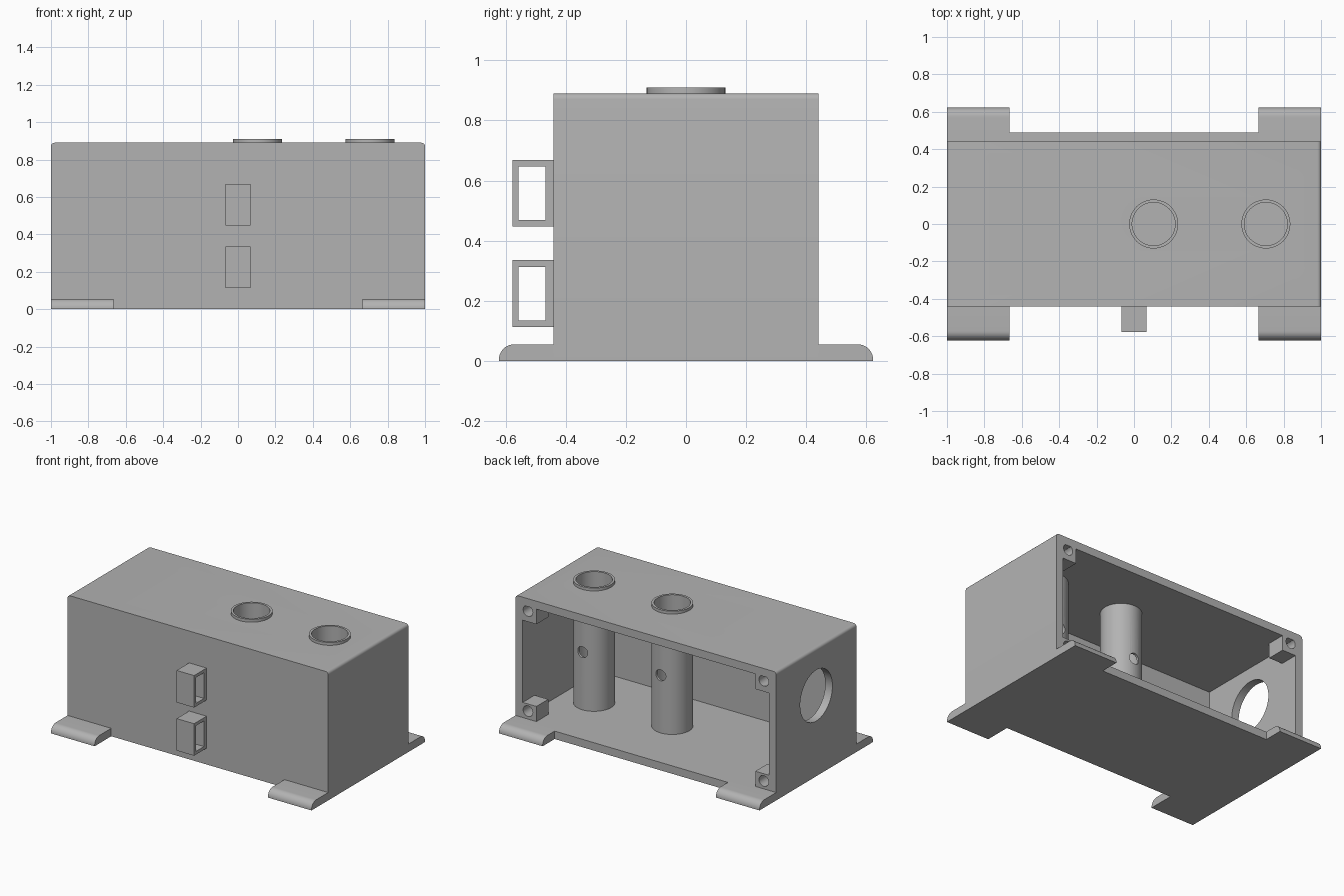
import bpy, bmesh, math
from mathutils import Matrix, Vector

if "Cube" in bpy.data.objects:
    bpy.data.objects.remove(bpy.data.objects["Cube"])

grey = bpy.data.materials.new("light_grey")
grey.use_nodes = True
GREY = (0.45, 0.45, 0.45, 1)
grey.diffuse_color = GREY
grey.node_tree.nodes["Principled BSDF"].inputs["Base Color"].default_value = GREY

W, D, H = 1.0, 0.44, 0.89      # half width, half depth, height
T = 0.055                      # wall thickness
FRONT_T = 0.045


def finish(name, bm):
    bmesh.ops.recalc_face_normals(bm, faces=bm.faces)
    me = bpy.data.meshes.new(name)
    bm.to_mesh(me)
    bm.free()
    ob = bpy.data.objects.new(name, me)
    bpy.context.collection.objects.link(ob)
    me.materials.append(grey)
    return ob


def box(name, x, y, z):
    """Box from (low, high) ranges."""
    bm = bmesh.new()
    size = Vector([r[1] - r[0] for r in (x, y, z)])
    mid = Vector([(r[0] + r[1]) / 2 for r in (x, y, z)])
    bmesh.ops.create_cube(bm, size=1, matrix=Matrix.Translation(mid) @ Matrix.Diagonal((*size, 1)))
    return finish(name, bm)


def cylinder(name, radius, length, centre, axis="Z"):
    bm = bmesh.new()
    turn = {"X": Matrix.Rotation(math.pi / 2, 4, "Y"),
            "Y": Matrix.Rotation(math.pi / 2, 4, "X"),
            "Z": Matrix.Identity(4)}[axis]
    bmesh.ops.create_cone(bm, cap_ends=True, segments=48, radius1=radius, radius2=radius,
                          depth=length, matrix=Matrix.Translation(centre) @ turn)
    return finish(name, bm)


def activate(ob):
    bpy.ops.object.select_all(action="DESELECT")
    ob.select_set(True)
    bpy.context.view_layer.objects.active = ob


def cut(ob, *cutters):
    for cutter in cutters:
        activate(ob)
        mod = ob.modifiers.new("cut", "BOOLEAN")
        mod.operation = "DIFFERENCE"
        mod.solver = "EXACT"
        mod.object = cutter
        bpy.ops.object.modifier_apply(modifier=mod.name)
        bpy.data.objects.remove(cutter)


def smooth(ob):
    activate(ob)
    bpy.ops.object.shade_smooth_by_angle(angle=math.radians(30))


# Enclosure with rounded top side edges, open at the back
TUBES = {"left_tube": 0.705, "middle_tube": 0.105}
TUBE_R, BORE_R, TUBE_TOP = 0.131, 0.115, 0.91

bm = bmesh.new()
bmesh.ops.create_cube(bm, size=1, matrix=Matrix.Translation((0, 0, H / 2))
                      @ Matrix.Diagonal((2 * W, 2 * D, H, 1)))
top_sides = [e for e in bm.edges
             if all(v.co.z > H / 2 for v in e.verts) and e.verts[0].co.x * e.verts[1].co.x > 0
             and abs(e.verts[0].co.y - e.verts[1].co.y) > D]
bmesh.ops.bevel(bm, geom=top_sides, offset=0.02, segments=5, profile=0.5, affect="EDGES")
enclosure = finish("enclosure", bm)
cut(enclosure,
    box("cavity", (-W + T, W - T), (-D + FRONT_T, D + 0.1), (T, H - T)),
    cylinder("cable_hole", 0.177, 0.3, (-W, 0, 0.56), "X"),
    *[cylinder("top_hole", TUBE_R, 0.3, (x, 0, H)) for x in TUBES.values()])
smooth(enclosure)

# Hollow tubes standing on the floor, each with a small hole facing the back
for name, x in TUBES.items():
    tube = cylinder(name, TUBE_R, TUBE_TOP - T, (x, 0, (TUBE_TOP + T) / 2))
    cut(tube,
        cylinder("bore", BORE_R, TUBE_TOP, (x, 0, T + 0.002 + TUBE_TOP / 2)),
        cylinder("side_hole", 0.038, 0.12, (x, TUBE_R, 0.455), "Y"))
    smooth(tube)

# Mounting feet with a rounded outer edge
FOOT_Y, FOOT_R = 0.622, 0.05
profile = [(D, 0), (FOOT_Y, 0)]
for i in range(11):
    a = math.pi / 2 * i / 10
    profile.append((FOOT_Y - FOOT_R + FOOT_R * math.cos(a), T - FOOT_R + FOOT_R * math.sin(a)))
profile.append((D, T))
for sx, side in ((1, "left"), (-1, "right")):
    for sy, end in ((1, "back"), (-1, "front")):
        bm = bmesh.new()
        face = bm.faces.new([bm.verts.new((sx * 0.665, sy * y, z)) for y, z in profile])
        moved = bmesh.ops.extrude_face_region(bm, geom=[face])["geom"]
        bmesh.ops.translate(bm, vec=(sx * (W - 0.665), 0, 0),
                            verts=[v for v in moved if isinstance(v, bmesh.types.BMVert)])
        smooth(finish(f"{end}_{side}_foot", bm))

# Floor lip behind the opening, between the back feet
box("back_lip", (-0.665, 0.665), (D, 0.49), (0, T))

# Screw bosses in the corners of the opening
BOSS = 0.105
for sx, side in ((1, "left"), (-1, "right")):
    for low, level, hole_z in ((T, "lower", 0.11), (H - T - BOSS, "upper", H - 0.085)):
        xs = sorted((sx * (W - T), sx * (W - T - BOSS)))
        boss = box(f"{level}_{side}_boss", xs, (D - 0.13, D), (low, low + BOSS))
        cut(boss, cylinder("screw_hole", 0.037, 0.2, (sx * (W - 0.095), D, hole_z), "Y"))
        smooth(boss)

# Strap loops on the front
for name, low, high in (("lower_loop", 0.113, 0.335), ("upper_loop", 0.447, 0.669)):
    loop = box(name, (-0.067, 0.067), (-0.577, -D), (low, high))
    cut(loop, box("slot", (-0.2, 0.2), (-0.557, -0.468), (low + 0.022, high - 0.022)))
